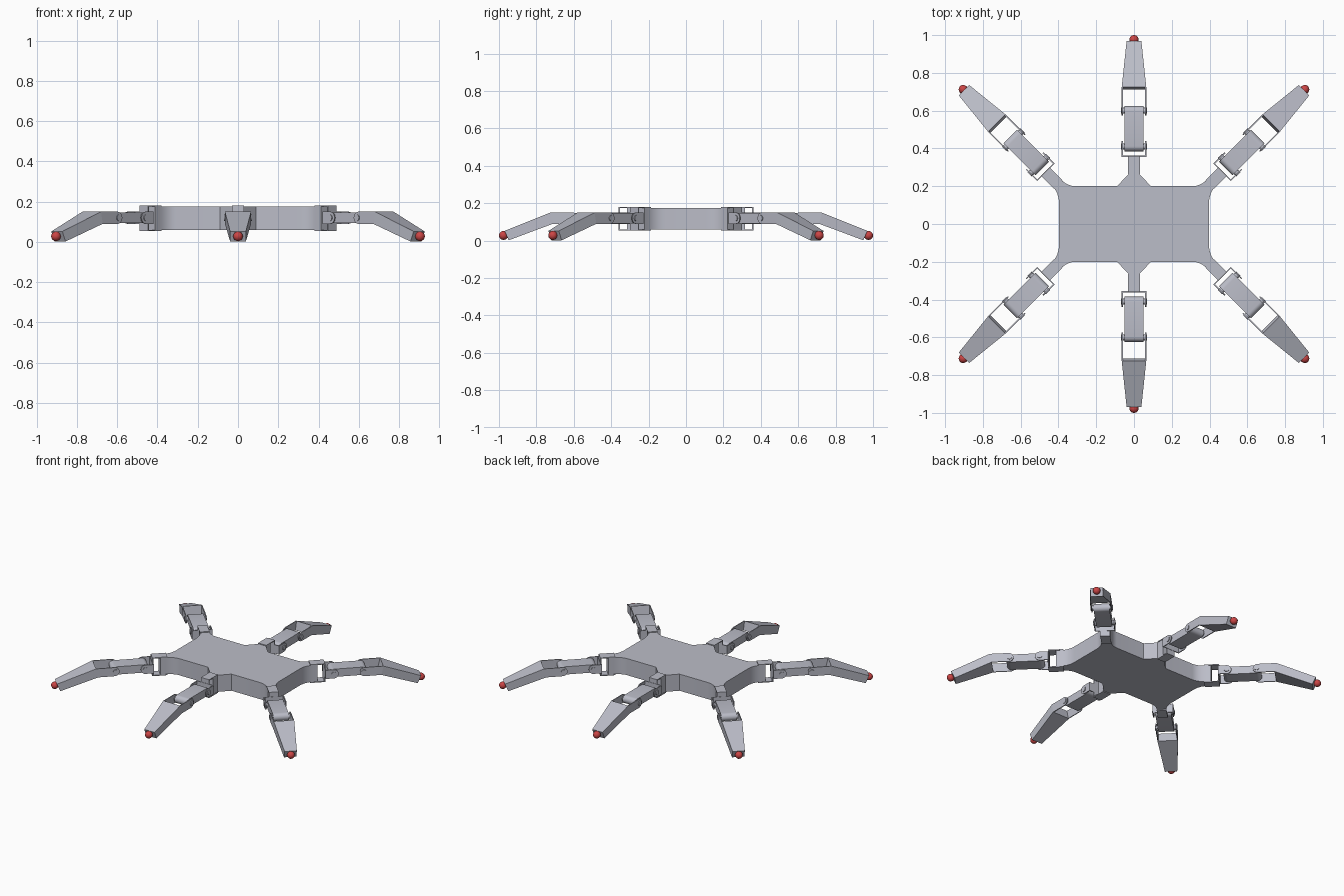
import bpy, bmesh, math
from mathutils import Matrix, Vector

if "Cube" in bpy.data.objects:
    bpy.data.objects.remove(bpy.data.objects["Cube"])


def material(name, rgb):
    m = bpy.data.materials.new(name)
    m.use_nodes = True
    m.diffuse_color = (*rgb, 1)
    m.node_tree.nodes["Principled BSDF"].inputs["Base Color"].default_value = (*rgb, 1)
    return m


GREY = material("blue grey", (0.5, 0.51, 0.58))
RED = material("foot red", (0.6, 0.06, 0.06))
LOW, HIGH = 0.06, 0.175      # body bottom and top
LEG_LOW, LEG_HIGH = 0.09, 0.15
HALF = 0.065                 # half width of leg brackets


def finish(name, bm, mat, matrix, smooth=True):
    bmesh.ops.recalc_face_normals(bm, faces=bm.faces)
    mesh = bpy.data.meshes.new(name)
    bm.to_mesh(mesh)
    bm.free()
    mesh.materials.append(mat)
    ob = bpy.data.objects.new(name, mesh)
    bpy.context.collection.objects.link(ob)
    ob.matrix_world = matrix
    if smooth:
        bpy.ops.object.select_all(action='DESELECT')
        ob.select_set(True)
        bpy.context.view_layer.objects.active = ob
        bpy.ops.object.shade_smooth_by_angle(angle=math.radians(30))
    return ob


def add_loft(bm, ring_a, ring_b):
    """Closed solid between two matching rings of points."""
    a = [bm.verts.new(p) for p in ring_a]
    b = [bm.verts.new(p) for p in ring_b]
    bm.faces.new(a)
    bm.faces.new(b[::-1])
    for i in range(len(a)):
        j = (i + 1) % len(a)
        bm.faces.new((a[i], a[j], b[j], b[i]))


def add_side(bm, profile, x0, x1):
    """Extrude a (y, z) profile across x."""
    add_loft(bm, [(x0, y, z) for y, z in profile], [(x1, y, z) for y, z in profile])


def add_box(bm, x, y0, y1, z0, z1):
    add_side(bm, [(y0, z0), (y1, z0), (y1, z1), (y0, z1)], -x, x)


def arc(cy, cz, r, start, end, n=12):
    return [(cy + r * math.cos(math.radians(start + (end - start) * i / n)),
             cz + r * math.sin(math.radians(start + (end - start) * i / n)))
            for i in range(n + 1)]


def bend(p, c, q, n=6):
    """Soft corner from p to q around control point c."""
    p, c, q = Vector(p), Vector(c), Vector(q)
    return [tuple(p.lerp(c, i / n).lerp(c.lerp(q, i / n), i / n)) for i in range(n + 1)]


# Body: one quarter outline, mirrored round
quarter = (bend((0.397, 0.11), (0.397, 0.165), (0.435, 0.203))
           + [(0.453, 0.221), (0.413, 0.261)]
           + bend((0.39, 0.238), (0.352, 0.2), (0.31, 0.2))
           + [(0.09, 0.2), (0.028, 0.265), (0.028, 0.315)])
half = quarter + [(-x, y) for x, y in reversed(quarter)]
outline = half + [(x, -y) for x, y in reversed(half)]
bm = bmesh.new()
add_loft(bm, [(x, y, LOW) for x, y in outline], [(x, y, HIGH) for x, y in outline])
finish("body", bm, GREY, Matrix())


def build_leg(name, m):
    mid = (LEG_LOW + LEG_HIGH) / 2
    r = (LEG_HIGH - LEG_LOW) / 2

    # Hip clip: top and bottom plates joined by an upright plate
    bm = bmesh.new()
    add_box(bm, 0.031, 0.265, 0.36, HIGH, HIGH + 0.006)
    add_box(bm, 0.031, 0.265, 0.36, LOW - 0.006, LOW)
    add_box(bm, 0.031, 0.354, 0.36, LOW, HIGH)
    finish(name + "_hip_clip", bm, GREY, m, False)

    # Hip yoke: cross plate with two round-ended cheeks
    bm = bmesh.new()
    add_box(bm, HALF, 0.356, 0.362, LEG_LOW, LEG_HIGH)
    cheek = [(0.356, LEG_LOW)] + arc(0.41, mid, r, -90, 90) + [(0.356, LEG_HIGH)]
    for s in (-1, 1):
        add_side(bm, cheek, s * (HALF - 0.006), s * HALF)
    finish(name + "_hip_yoke", bm, GREY, m)

    # Upper leg with rounded ends
    bm = bmesh.new()
    fr = r - 0.003
    add_side(bm, arc(0.412, mid, fr, 90, 270) + arc(0.597, mid, fr, -90, 90), -0.05, 0.05)
    finish(name + "_upper_leg", bm, GREY, m)

    # Hinge pins
    bm = bmesh.new()
    for y in (0.41, 0.6):
        add_side(bm, arc(y, mid, 0.016, 0, 345, 23), -0.07, 0.07)
    finish(name + "_hinge_pins", bm, GREY, m)

    # Knee cheeks
    bm = bmesh.new()
    cheek = arc(0.605, mid, r, 90, 270) + [(0.712, LEG_LOW), (0.725, LEG_HIGH)]
    for s in (-1, 1):
        add_side(bm, cheek, s * (HALF - 0.006), s * HALF)
    finish(name + "_knee_cheeks", bm, GREY, m)

    # Lower leg tapering down to the tip
    def section(x, low, high):
        return [(-x, *low), (x, *low), (x, *high), (-x, *high)]
    bm = bmesh.new()
    add_loft(bm, section(HALF, (0.712, LEG_LOW), (0.725, LEG_HIGH)),
             section(0.039, (0.948, 0.002), (0.97, 0.052)))
    finish(name + "_lower_leg", bm, GREY, m, False)

    # Ball foot
    bm = bmesh.new()
    bmesh.ops.create_uvsphere(bm, u_segments=24, v_segments=12, radius=0.024,
                              matrix=Matrix.Translation((0, 0.976, 0.028)))
    finish(name + "_ball_foot", bm, RED, m)


# Six legs: one in the middle of each long edge, one at each corner
for end, sy in (("front", -1), ("back", 1)):
    for side, sx in (("right", -1), ("middle", 0), ("left", 1)):
        place = Matrix.Translation((sx * 0.214, sy * 0.022 * abs(sx), 0))
        turn = Matrix.Rotation(math.atan2(-sx, sy), 4, 'Z')
        build_leg(f"{end}_{side}", place @ turn)
